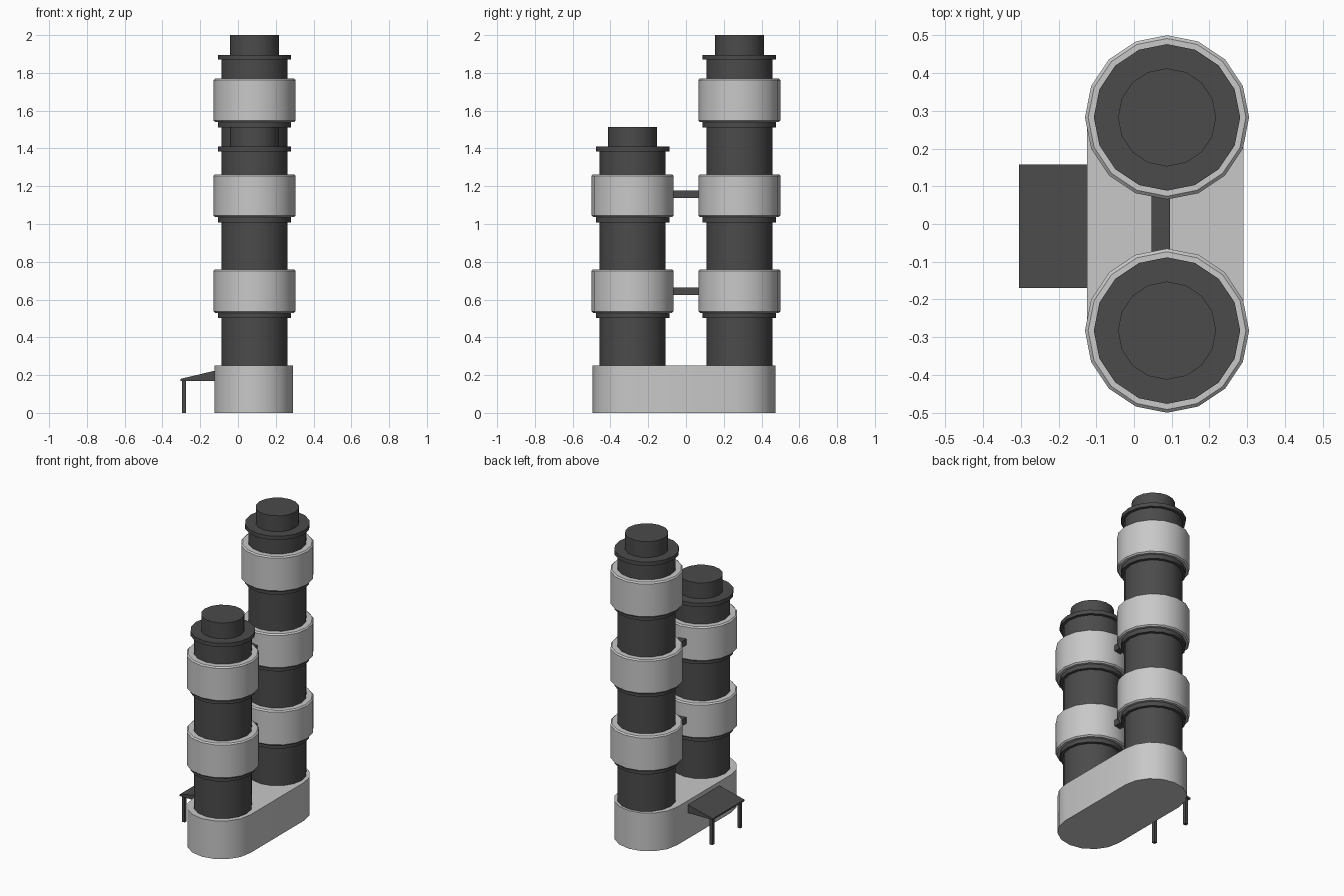
import bpy, bmesh, math

if "Cube" in bpy.data.objects:
    bpy.data.objects.remove(bpy.data.objects["Cube"])

def material(name, v):
    m = bpy.data.materials.new(name)
    m.diffuse_color = (v, v, v, 1)
    m.use_nodes = True
    m.node_tree.nodes["Principled BSDF"].inputs["Base Color"].default_value = m.diffuse_color
    return m

LIGHT = material("light concrete", 0.58)
DARK = material("dark grey", 0.07)
SIDES = 16
CX = 0.0875

def make(name, verts, faces, mat, smooth=False):
    me = bpy.data.meshes.new(name)
    me.from_pydata(verts, [], faces)
    bm = bmesh.new()
    bm.from_mesh(me)
    bmesh.ops.recalc_face_normals(bm, faces=bm.faces)
    bm.to_mesh(me)
    bm.free()
    me.materials.append(mat)
    ob = bpy.data.objects.new(name, me)
    bpy.context.collection.objects.link(ob)
    if smooth:
        bpy.ops.object.select_all(action='DESELECT')
        ob.select_set(True)
        bpy.context.view_layer.objects.active = ob
        bpy.ops.object.shade_smooth_by_angle(angle=math.radians(30))
    return ob

def lathe(name, cy, profile, mat):
    """Closed solid of revolution from (radius, z) points, bottom to top."""
    n = SIDES
    verts = [(CX + r * math.cos(2 * math.pi * i / n), cy + r * math.sin(2 * math.pi * i / n), z)
             for r, z in profile for i in range(n)]
    faces = [(k * n + i, k * n + (i + 1) % n, (k + 1) * n + (i + 1) % n, (k + 1) * n + i)
             for k in range(len(profile) - 1) for i in range(n)]
    faces += [tuple(range(n)), tuple(range((len(profile) - 1) * n, len(profile) * n))]
    return make(name, verts, faces, mat, True)

def prism(name, outline, axis, a, b, mat, smooth=False):
    """Extrude a 2D outline along y or z from a to b."""
    n = len(outline)
    put = (lambda p, t: (p[0], t, p[1])) if axis == 'y' else (lambda p, t: (p[0], p[1], t))
    verts = [put(p, t) for t in (a, b) for p in outline]
    faces = [(i, (i + 1) % n, n + (i + 1) % n, n + i) for i in range(n)]
    faces += [tuple(range(n)), tuple(range(n, 2 * n))]
    return make(name, verts, faces, mat, smooth)

def box(name, x0, x1, y0, y1, z0, z1, mat):
    return prism(name, [(x0, y0), (x1, y0), (x1, y1), (x0, y1)], 'z', z0, z1, mat)

# rounded podium
R = 0.2075
podium = []
for cy, start in ((0.267, 0), (-0.287, math.pi)):
    for i in range(9):
        t = start + math.pi * i / 8
        podium.append((0.083 + R * math.cos(t), cy + R * math.sin(t)))
prism("podium", podium, 'z', 0, 0.25, LIGHT, True)

# two towers: shaft, light bands with collars below, roof rim and cap
for tower, cy, top, bands in (
        ("tall", 0.2825, 2.0, ((0.53, 0.76), (1.037, 1.263), (1.54, 1.77))),
        ("short", -0.2825, 1.513, ((0.53, 0.76), (1.037, 1.263)))):
    lathe(tower + "_shaft", cy, [(0.175, 0.24), (0.175, top - 0.12)], DARK)
    lathe(tower + "_roof_rim", cy, [(0.194, top - 0.13), (0.194, top - 0.104)], DARK)
    lathe(tower + "_roof_cap", cy, [(0.13, top - 0.11), (0.13, top)], DARK)
    for i, (z0, z1) in enumerate(bands, 1):
        lathe(f"{tower}_band_{i}", cy, [(0.209, z0), (0.2175, z0 + 0.008),
                                        (0.2175, z1 - 0.008), (0.209, z1)], LIGHT)
        lathe(f"{tower}_collar_{i}", cy, [(0.194, z0 - 0.028), (0.194, z0 + 0.005)], DARK)

# bridges between the towers
for i, z in enumerate((0.643, 1.157), 1):
    box(f"bridge_{i}", 0.047, 0.095, -0.09, 0.09, z - 0.02, z + 0.02, DARK)

# entrance canopy and its posts
prism("canopy", [(-0.305, 0.17), (-0.12, 0.17), (-0.12, 0.224), (-0.305, 0.18)],
      'y', -0.17, 0.158, DARK)
for name, y in (("canopy_post_left", 0.138), ("canopy_post_right", -0.149)):
    box(name, -0.296, -0.275, y - 0.0105, y + 0.0105, 0, 0.175, DARK)
